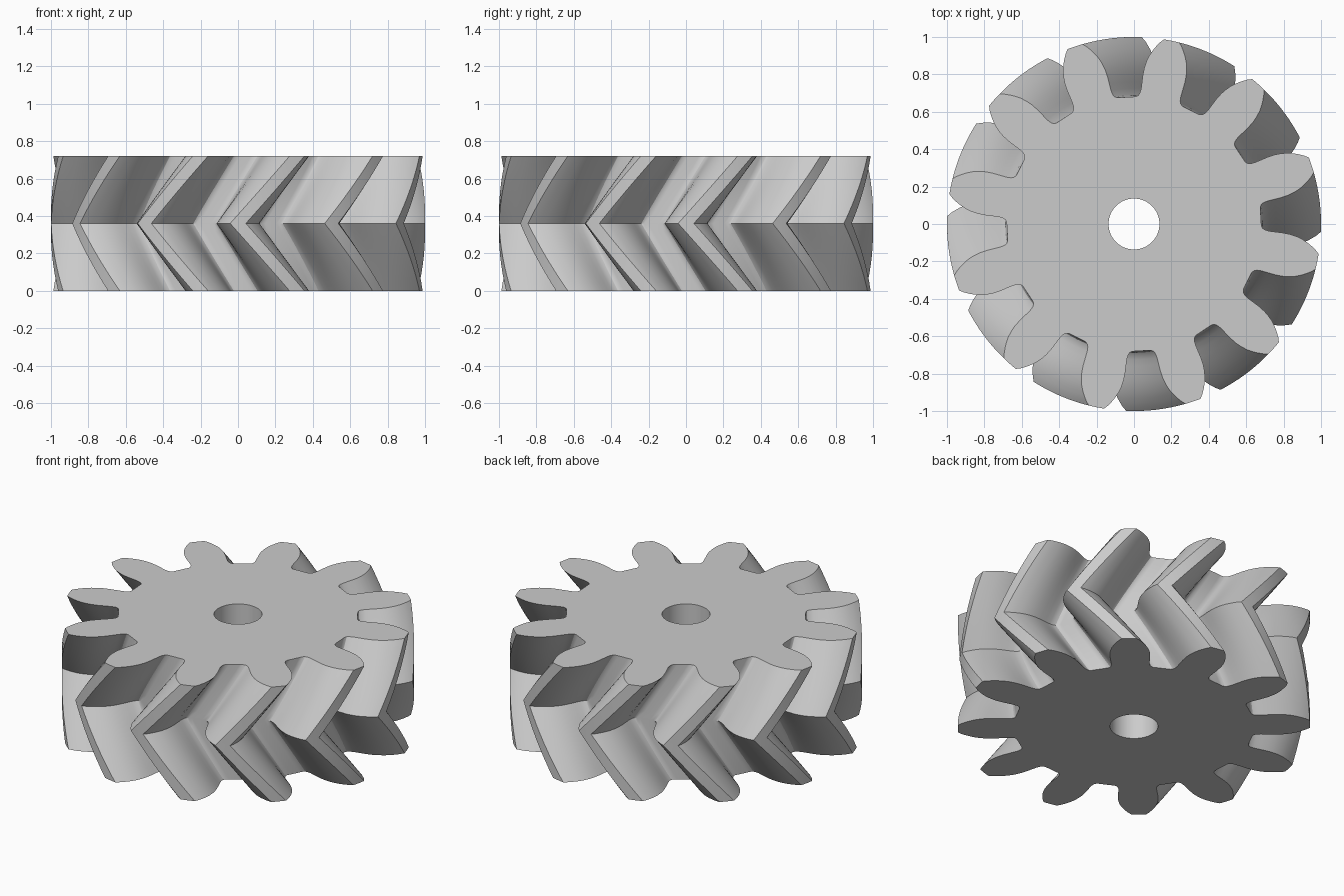
import bpy
import bmesh
from math import radians, sin, cos

cube = bpy.data.objects.get("Cube")
if cube:
    bpy.data.objects.remove(cube, do_unlink=True)

TEETH = 12
HEIGHT = 0.72
BORE = 0.136
TWIST = 18.4      # degrees from the middle plane to either end
STEPS = 16        # layers over the height (even, so one lies on the middle)

# Half a tooth: (degrees from tooth centre, radius), tip to root
HALF = [(0, 1.0), (2.4, 1.0), (3.5, .98), (4.5, .957), (5.5, .932), (6.4, .905),
        (7.2, .873), (7.8, .84), (8.2, .80), (8.4, .76), (8.6, .725),
        (9.0, .702), (9.7, .688), (10.8, .681), (12.5, .68)]


def gear_outline():
    """Full outline as (angle, radius), mirroring each half tooth."""
    tooth = [(-a, r) for a, r in reversed(HALF[1:])] + HALF
    pitch = 360 / TEETH
    return [(a + i * pitch, r) for i in range(TEETH) for a, r in tooth]


def add_ring(bm, points, z, turn):
    return [bm.verts.new((r * cos(radians(a + turn)), r * sin(radians(a + turn)), z))
            for a, r in points]


def bridge(bm, lower, upper):
    n = len(lower)
    for i in range(n):
        j = (i + 1) % n
        bm.faces.new((lower[i], lower[j], upper[j], upper[i]))


# Grey metal
steel = bpy.data.materials.new("steel_grey")
steel.use_nodes = True
colour = (0.6, 0.6, 0.6, 1)
steel.diffuse_color = colour
steel.node_tree.nodes["Principled BSDF"].inputs["Base Color"].default_value = colour

# Toothed body: V-shaped helical layers
bm = bmesh.new()
outline = gear_outline()
rings = []
for k in range(STEPS + 1):
    t = k / STEPS
    rings.append(add_ring(bm, outline, t * HEIGHT, TWIST * abs(2 * t - 1)))
for lower, upper in zip(rings, rings[1:]):
    bridge(bm, lower, upper)

# Bore and end faces
circle = [(a, BORE) for a, r in outline]
bore_low = add_ring(bm, circle, 0, TWIST)
bore_high = add_ring(bm, circle, HEIGHT, TWIST)
bridge(bm, rings[-1], bore_high)
bridge(bm, bore_high, bore_low)
bridge(bm, bore_low, rings[0])
bmesh.ops.recalc_face_normals(bm, faces=bm.faces[:])

mesh = bpy.data.meshes.new("herringbone_gear")
bm.to_mesh(mesh)
bm.free()
mesh.materials.append(steel)
gear = bpy.data.objects.new("herringbone_gear", mesh)
bpy.context.collection.objects.link(gear)

# Smooth flanks with crisp edges
bpy.ops.object.select_all(action='DESELECT')
gear.select_set(True)
bpy.context.view_layer.objects.active = gear
bpy.ops.object.shade_smooth_by_angle(angle=radians(30))
